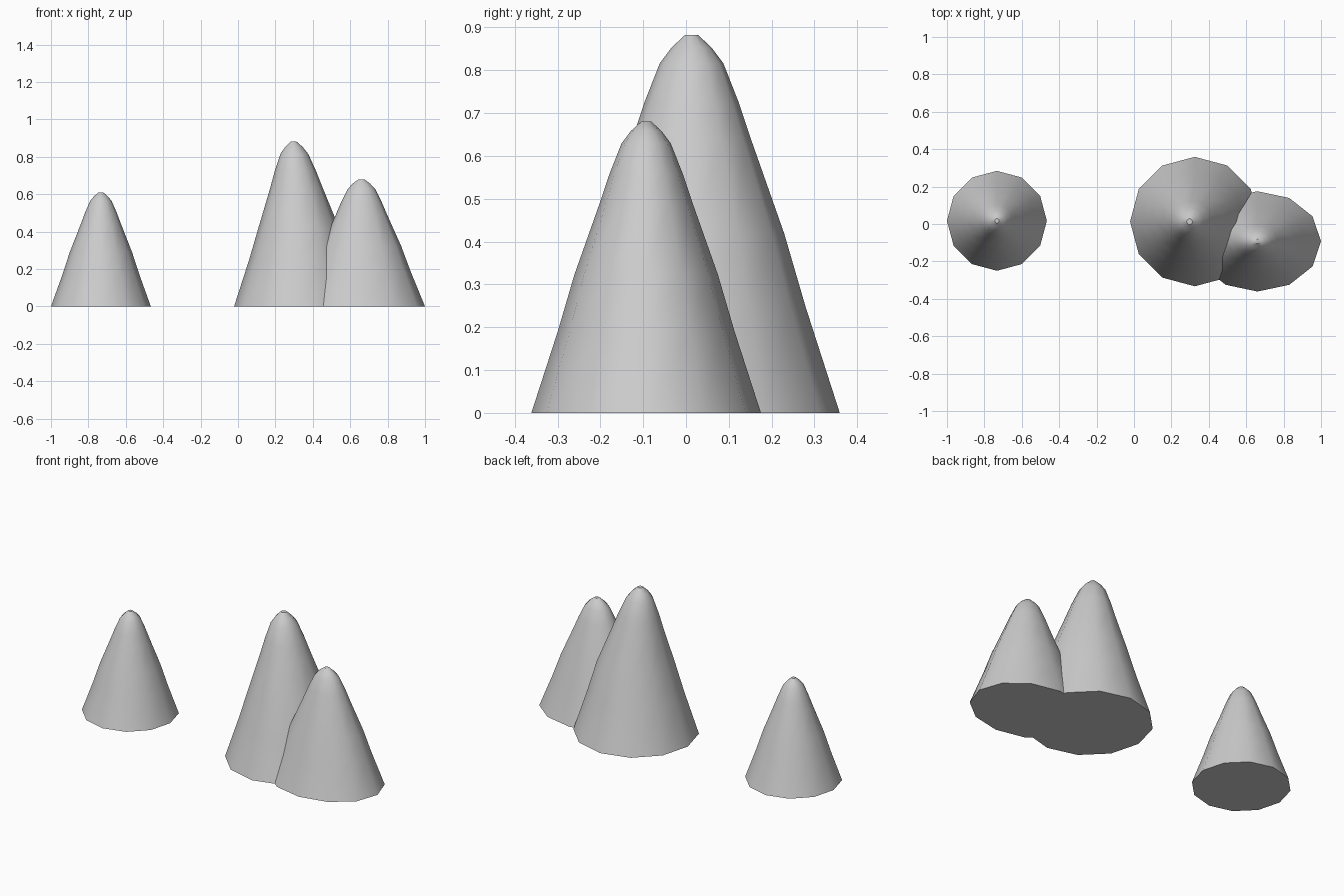
import bpy, bmesh, math

if "Cube" in bpy.data.objects:
    bpy.data.objects.remove(bpy.data.objects["Cube"])

SIDES = 12
# Shared side profile: (height fraction, radius fraction)
PROFILE = [(0, 1), (0.28, 0.77), (0.475, 0.625), (0.72, 0.405),
           (0.82, 0.32), (0.925, 0.215), (0.967, 0.135), (1, 0.045)]


def rounded_cone(name, x, y, rx, ry, height, lean=0.0):
    """Closed 12-sided mound; lean shifts the upper rings along x."""
    bm = bmesh.new()
    rings = []
    for h, r in PROFILE:
        cx = x + lean * max(0, (h - 0.5) / 0.5)
        rings.append([bm.verts.new((
            cx + rx * r * math.cos(math.tau * i / SIDES),
            y + ry * r * math.sin(math.tau * i / SIDES),
            height * h)) for i in range(SIDES)])
    for low, high in zip(rings, rings[1:]):
        for i in range(SIDES):
            j = (i + 1) % SIDES
            bm.faces.new((low[i], low[j], high[j], high[i]))
    bm.faces.new(rings[0][::-1])
    bm.faces.new(rings[-1])
    mesh = bpy.data.meshes.new(name)
    bm.to_mesh(mesh)
    bm.free()
    obj = bpy.data.objects.new(name, mesh)
    bpy.context.collection.objects.link(obj)
    # Smooth sides, crisp base edge
    bpy.ops.object.select_all(action='DESELECT')
    obj.select_set(True)
    bpy.context.view_layer.objects.active = obj
    bpy.ops.object.shade_smooth_by_angle(angle=math.radians(40))
    return obj


# Lone small peak on the left
rounded_cone("small_peak", -0.733, 0.017, 0.267, 0.267, 0.61)
# Overlapping pair on the right
rounded_cone("tall_peak", 0.325, 0.013, 0.346, 0.346, 0.882, lean=-0.028)
rounded_cone("middle_peak", 0.66, -0.093, 0.34, 0.268, 0.68)
